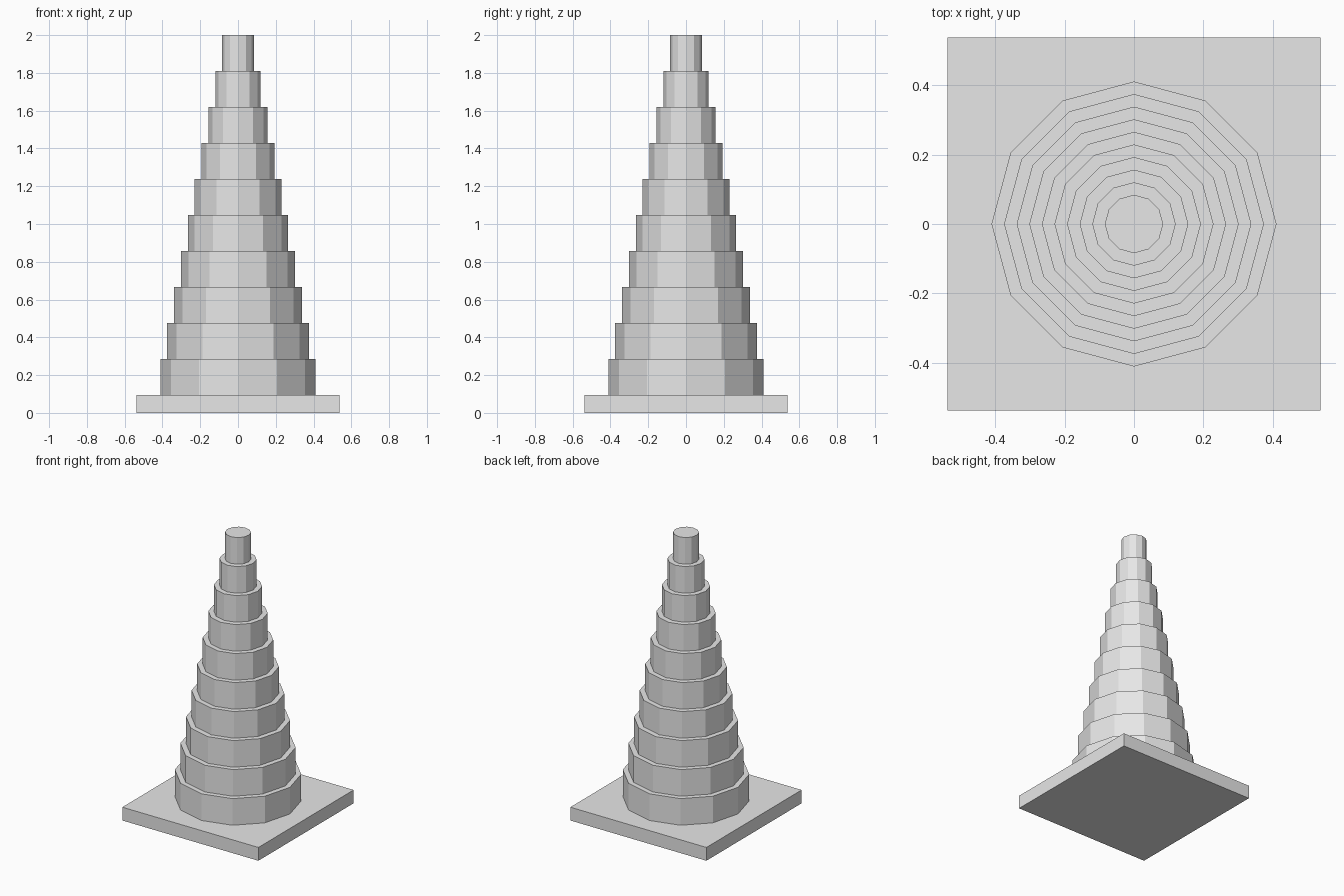
import bpy

cube = bpy.data.objects.get("Cube")
if cube:
    bpy.data.objects.remove(cube, do_unlink=True)

# Single light grey material
grey = bpy.data.materials.new("light_grey")
grey.use_nodes = True
grey.diffuse_color = (0.8, 0.8, 0.8, 1)
grey.node_tree.nodes["Principled BSDF"].inputs["Base Color"].default_value = (0.8, 0.8, 0.8, 1)

TIERS = 10
SIDES = 12
BASE_HEIGHT = 2 / 21
TIER_HEIGHT = 2 * BASE_HEIGHT
BASE_WIDTH = 1.076
BOTTOM_RADIUS, TOP_RADIUS = 0.411, 0.084


def finish(name):
    obj = bpy.context.object
    obj.name = name
    obj.data.name = name
    obj.data.materials.append(grey)
    return obj


# Square base plate
bpy.ops.mesh.primitive_cube_add(size=1, location=(0, 0, BASE_HEIGHT / 2))
base = finish("base_plate")
base.scale = (BASE_WIDTH, BASE_WIDTH, BASE_HEIGHT)
bpy.ops.object.transform_apply(location=False, rotation=False, scale=True)

# Stacked faceted tiers, narrowing evenly towards the top
for i in range(TIERS):
    radius = BOTTOM_RADIUS + (TOP_RADIUS - BOTTOM_RADIUS) * i / (TIERS - 1)
    z = BASE_HEIGHT + (i + 0.5) * TIER_HEIGHT
    bpy.ops.mesh.primitive_cylinder_add(
        vertices=SIDES, radius=radius, depth=TIER_HEIGHT, location=(0, 0, z))
    finish(f"cone_tier_{i + 1}")
